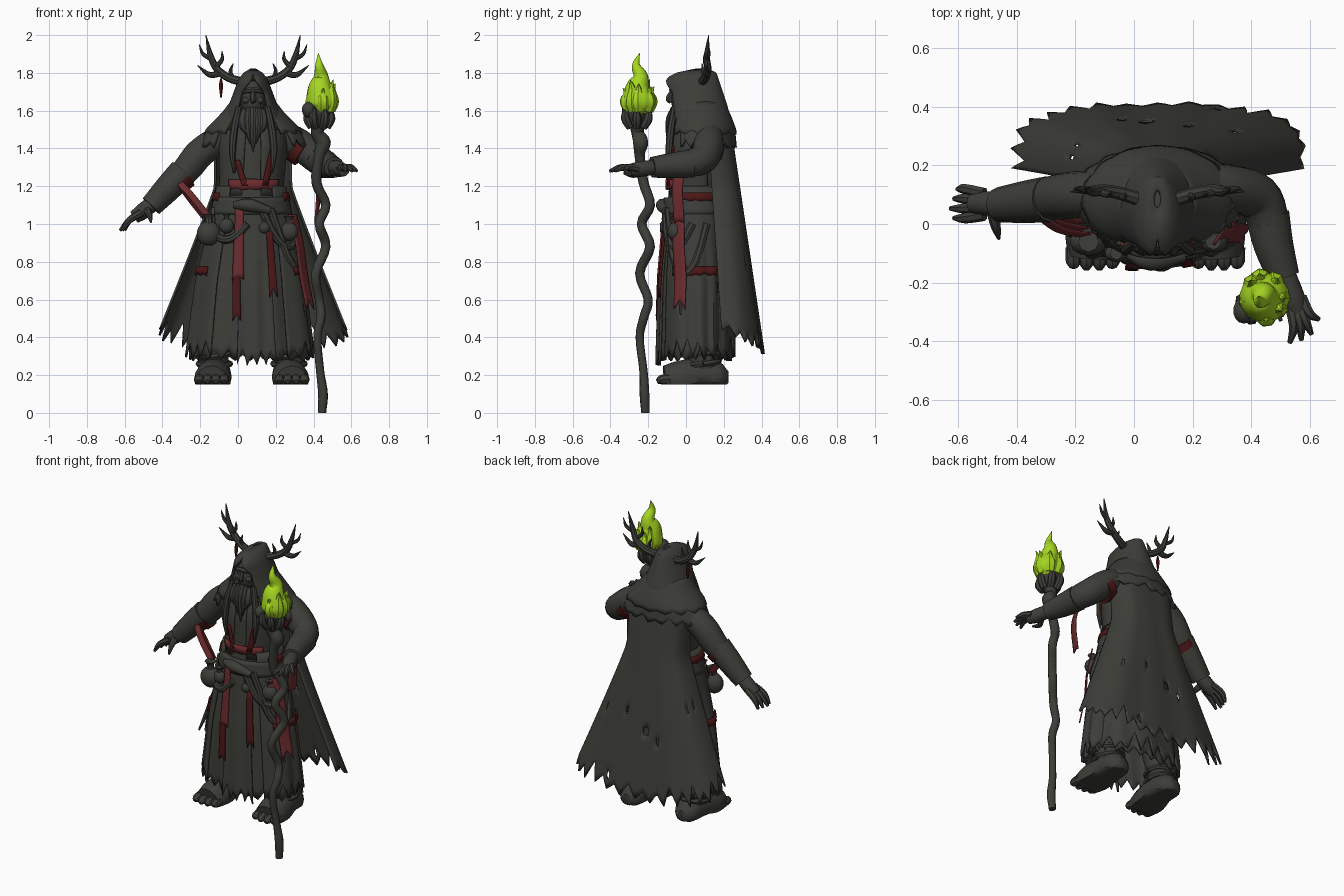
import bpy, bmesh, math, random
from mathutils import Vector as V
random.seed(4)
sin, cos, pi, rad = math.sin, math.cos, math.pi, math.radians

def material(name, rgb):
    m = bpy.data.materials.new(name)
    m.diffuse_color = (*rgb, 1)
    return m
GREY = material("charcoal", (0.047, 0.047, 0.04))
RED = material("crimson", (0.15, 0.024, 0.026))
DARK = material("dark_crimson", (0.075, 0.008, 0.008))
LIME = material("flame_green", (0.38, 0.68, 0.015))

def finish(name, bm, mat):
    bmesh.ops.remove_doubles(bm, verts=bm.verts, dist=1e-4)
    bmesh.ops.recalc_face_normals(bm, faces=bm.faces)
    me = bpy.data.meshes.new(name)
    bm.to_mesh(me)
    bm.free()
    me.materials.append(mat)
    ob = bpy.data.objects.new(name, me)
    bpy.context.collection.objects.link(ob)
    return ob

def curve(pts, k):
    """Catmull-Rom samples through 4D points (x, y, z, radius)."""
    p = [V(q) for q in pts]
    p = [p[0] * 2 - p[1]] + p + [p[-1] * 2 - p[-2]]
    out = []
    for i in range(1, len(p) - 2):
        a, b, c, d = p[i - 1:i + 3]
        for j in range(k):
            t = j / k
            out.append(0.5 * (2 * b + (c - a) * t + (2 * a - 5 * b + 4 * c - d) * t * t
                              + (3 * b - a - 3 * c + d) * t ** 3))
    return out + [p[-2]]

def tube(name, pts, mat=GREY, sides=10, k=4, floor=None):
    s = curve(pts, k)
    bm, rings, n = bmesh.new(), [], None
    for i, q in enumerate(s):
        t = (s[min(i + 1, len(s) - 1)] - s[max(i - 1, 0)]).to_3d().normalized()
        n = t.orthogonal() if n is None else n - t * n.dot(t)
        n.normalize()
        b = t.cross(n)
        ring = []
        for j in range(sides):
            a = 2 * pi * j / sides
            co = q.to_3d() + (n * cos(a) + b * sin(a)) * max(q[3], 0.001)
            if floor is not None:
                co.z = max(co.z, floor)
            ring.append(bm.verts.new(co))
        rings.append(ring)
    for r0, r1 in zip(rings, rings[1:]):
        for j in range(sides):
            bm.faces.new((r0[j], r0[(j + 1) % sides], r1[(j + 1) % sides], r1[j]))
    bm.faces.new(rings[0])
    bm.faces.new(rings[-1])
    return finish(name, bm, mat)

def blob(name, c, r, mat=GREY):
    bm = bmesh.new()
    bmesh.ops.create_uvsphere(bm, u_segments=14, v_segments=9, radius=1)
    for v in bm.verts:
        v.co = V(c) + V(a * b for a, b in zip(v.co, r))
    return finish(name, bm, mat)

def sheet(name, fn, nu, nv, mat=GREY, thick=0.012, jag=0, holes=0):
    """Cloth grid from fn(u, v); jag tears the hem into teeth, holes removes small patches."""
    bm, grid, depth = bmesh.new(), [], 0
    for i in range(nu + 1):
        if i % 4 == 0:
            depth = random.uniform(0.3, 1)
        tear = jag * depth * (0.15, 0.55, 1, 0.6)[i % 4]
        grid.append([bm.verts.new(fn(i / nu, v - tear * v ** 4))
                     for v in (j / nv for j in range(nv + 1))])
    cells = {}
    for i in range(nu):
        for j in range(nv):
            cells[i, j] = bm.faces.new((grid[i][j], grid[i + 1][j], grid[i + 1][j + 1], grid[i][j + 1]))
    cut = {cells[random.randrange(2, nu - 2), random.randrange(nv // 2, nv - 1)] for _ in range(holes)}
    bmesh.ops.delete(bm, geom=list(cut), context='FACES')
    ob = finish(name, bm, mat)
    m = ob.modifiers.new("thickness", 'SOLIDIFY')
    m.thickness, m.offset = thick, 0
    return ob

def surf(tab, deg, z, off=0.0):
    """Point on an elliptical body; rows are (z, cx, cy, rx, ry), 0 degrees is the front."""
    for a, b in zip(tab, tab[1:]):
        if z >= b[0]:
            break
    t = min(1, max(0, (a[0] - z) / (a[0] - b[0])))
    _, cx, cy, rx, ry = V(a).lerp(V(b), t)
    th = rad(deg)
    w = 1 + 0.03 * sin(13 * th + 2 * sin(3 * th)) * min(1, max(0, (1.1 - z) / 0.5))
    return V((cx + (rx * w + off) * sin(th), cy - (ry * w + off) * cos(th), z))

def wrap(name, tab, a0, a1, z0, z1, nu, nv, off=0.0, slant=0.0, **kw):
    return sheet(name, lambda u, v: surf(tab, a0 + (a1 - a0) * u + slant * v, z0 + (z1 - z0) * v, off),
                 nu, nv, **kw)

def ribbon(name, pts, width, mat=RED, jag=0.12):
    s = curve([(*p, 0) for p in pts], 5)
    w, n = V(width), len(s) - 1
    def fn(u, v):
        f = max(0, min(v, 0.9999)) * n
        return s[int(f)].lerp(s[int(f) + 1], f % 1).to_3d() + w * (u - 0.5)
    return sheet(name, fn, 4, n, mat, 0.008, jag)

# robe, coat and torso
ROBE = [(1.24, .07, .05, .15, .13), (1.0, .07, .05, .20, .15), (.7, .065, .05, .26, .175), (.2, .065, .05, .325, .19)]
TORSO = [(1.66, .08, .06, .07, .07), (1.56, .08, .08, .14, .11), (1.42, .08, .06, .165, .14), (1.15, .07, .05, .15, .13)]
wrap("robe", ROBE, 0, 360, 1.24, .27, 96, 16, jag=.09)
wrap("coat", ROBE, 38, 322, 1.2, .28, 72, 16, off=.02, jag=.16, holes=4)
wrap("front_panel", ROBE, -12, 24, 1.1, .24, 16, 14, off=.014, jag=.16)
wrap("torso", TORSO, 0, 360, 1.66, 1.15, 32, 10)
wrap("vest_left", TORSO, -110, -12, 1.55, 1.15, 14, 8, off=.012, slant=-6)
wrap("vest_right", TORSO, 12, 110, 1.55, 1.15, 14, 8, off=.012, slant=6)
wrap("waist_sash", ROBE, 0, 360, 1.14, 1.05, 40, 4, off=.014, thick=.03)
tube("sash_knot", [(-.02, -.1, 1.1, .02), (.06, -.125, 1.1, .035), (.17, -.11, 1.07, .02)])
for i, (a0, a1, drop) in enumerate([(-75, -5, .12), (15, 85, .16), (30, 110, .3)]):
    tube(f"hip_drape_{i}", [(*surf(ROBE, a0 + (a1 - a0) * t, 1.08 - drop * 4 * t * (1 - t) - .08 * t, .02),
                             .022) for t in (0, .25, .5, .75, 1)], sides=8)

# pouches and hanging trinkets
for i, (x, y, z, r) in enumerate([(-.155, -.06, .95, .065), (-.06, -.1, .99, .04), (.27, -.06, .96, .05), (.14, -.115, .98, .03)]):
    blob(f"pouch_{i}", (x, y, z), (r, r * .75, r))
    tube(f"pouch_neck_{i}", [(x, y, z + r * .8, r * .4), (x, y, z + r * 1.2, r * .3), (x, y, z + r * 1.6, r * .55)], sides=8)

# tattered cape
def cape(u, v):
    s = 2 * u - 1
    z = 1.5 - v * (1.2 - .12 * s * s)
    hw = .2 + .31 * max(0, (1.2 - z) / .8) ** 1.05
    y = .235 + .175 * v - (.12 + .1 * v) * abs(s) ** 3 + .004 * sin(s * 16) * v
    return V((.08 + hw * sin(s * pi / 2), y, z))
sheet("cape", cape, 64, 24, jag=.13, holes=8)

# shoulder mantle and hood
MANTLE = [(1.65, .08, .07, .10, .11), (1.58, .08, .08, .155, .14), (1.5, .08, .085, .235, .165), (1.4, .085, .09, .29, .17)]
wrap("mantle", MANTLE, 48, 312, 1.65, 1.4, 56, 8, thick=.02, jag=.2)
wrap("mantle_upper", MANTLE, 35, 325, 1.65, 1.47, 48, 6, off=.008, thick=.016, jag=.2)
HOOD = [(1.815, .08, .085, .012, .03), (1.795, .08, .055, .045, .1), (1.765, .08, .03, .07, .135),
        (1.63, .08, .055, .12, .155), (1.5, .08, .08, .185, .165)]
def hood(u, v):
    z = 1.815 - .315 * v
    gap = min(40, max(0, (1.785 - z) * 450))
    return surf(HOOD, gap + (360 - 2 * gap) * u, z)
sheet("hood", hood, 40, 16, thick=.016)
blob("hood_crown", (.08, .07, 1.78), (.05, .08, .034))

# face, beard and braids
blob("face", (.08, -.01, 1.66), (.066, .07, .10))
tube("nose", [(.08, -.07, 1.71, .01), (.08, -.09, 1.665, .018), (.08, -.078, 1.645, .012)], sides=6)
tube("brow", [(.02, -.055, 1.70, .01), (.08, -.075, 1.71, .016), (.14, -.055, 1.70, .01)], sides=6)
for i in range(5):
    d = (i - 2) / 2
    tube(f"beard_lock_{i}", [(.08 + d * .042, -.055, 1.61 - .01 * abs(d), .026), (.08 + d * .05, -.08, 1.53, .03),
                             (.08 + d * .03, -.09, 1.38 + .09 * abs(d), .003)], sides=8)
for s in (-1, 1):
    blob("cheek", (.08 + s * .037, -.06, 1.655), (.02, .018, .018))
    tube("braid", [(.08 + s * .075, -.06, 1.62, .016), (.08 + s * .1, -.08, 1.5, .02),
                   (.08 + s * .11, -.09, 1.38, .018), (.08 + s * .1, -.09, 1.27, .006)], sides=8)

# antlers, mirrored about the head
ANTLER = [[(.05, .08, 1.75, .024), (.13, .105, 1.775, .022), (.19, .115, 1.82, .02), (.225, .11, 1.89, .016), (.25, .12, 2.0, .002)],
          [(.17, .11, 1.8, .017), (.23, .115, 1.79, .015), (.295, .11, 1.84, .002)],
          [(.20, .11, 1.83, .014), (.165, .10, 1.87, .011), (.165, .10, 1.915, .002)],
          [(.215, .11, 1.87, .013), (.265, .12, 1.9, .01), (.285, .12, 1.95, .002)],
          [(.11, .10, 1.77, .013), (.12, .09, 1.81, .01), (.105, .085, 1.85, .002)]]
for s in (-1, 1):
    for path in ANTLER:
        tube("antler", [(.08 + s * x, y, z, r) for x, y, z, r in path], sides=8)
tube("antler_charm", [(-.09, .11, 1.77, .005), (-.09, .11, 1.73, .011), (-.09, .11, 1.67, .004)], DARK, 6)

# arms, bracers and hands
tube("left_arm", [(-.04, .11, 1.48, .075), (-.19, .10, 1.385, .08), (-.28, .09, 1.28, .075), (-.45, .065, 1.11, .045)], sides=14)
tube("left_bracer", [(-.29, .085, 1.275, .078), (-.37, .075, 1.19, .072), (-.46, .065, 1.095, .06)], sides=12)
tube("left_palm", [(-.44, .065, 1.12, .04), (-.5, .07, 1.07, .043), (-.55, .07, 1.035, .035)])
for i in range(4):
    y = .02 + .033 * i
    tube(f"left_finger_{i}", [(-.51, .03 + .025 * i, 1.06, .02), (-.575, y, 1.02, .018), (-.625 + .012 * abs(i - 1), y, .965, .008)], sides=7)
tube("left_thumb", [(-.48, .04, 1.07, .022), (-.47, -.01, 1.05, .017), (-.46, -.05, 1.01, .006)], sides=7)
tube("right_arm", [(.2, .12, 1.49, .075), (.32, .12, 1.425, .082), (.42, .09, 1.345, .08), (.46, .0, 1.32, .07), (.51, -.17, 1.3, .045)], sides=14)
tube("right_bracer", [(.455, .03, 1.32, .077), (.475, -.07, 1.31, .07), (.51, -.18, 1.3, .056)], sides=12)
tube("right_palm", [(.51, -.17, 1.3, .04), (.54, -.25, 1.29, .042), (.56, -.3, 1.285, .033)])
for i, (x, y) in enumerate([(.63, -.325), (.605, -.375), (.57, -.395), (.53, -.405)]):
    tube(f"right_finger_{i}", [(.57 - .015 * i, -.25, 1.29, .02), ((x + .56) / 2, (y - .28) / 2, 1.3, .018), (x, y, 1.28, .008)], sides=7)
tube("right_thumb", [(.52, -.22, 1.28, .02), (.49, -.28, 1.26, .016), (.5, -.33, 1.27, .006)], sides=7)

# legs and feet with flat soles
for side, x, s in (("left", -.125, -1), ("right", .27, 1)):
    tube(f"{side}_leg", [(x, .1, .2, .075), (x, .09, .35, .085), (.07 + s * .12, .06, .7, .09)], sides=12)
    tube(f"{side}_foot", [(x, .225, .19, .03), (x, .18, .19, .075), (x, .07, .2, .09), (x + s * .01, -.04, .175, .098), (x + s * .015, -.11, .165, .085)], sides=16, floor=.15)
    for j in range(2):
        tube(f"{side}_ankle_wrap_{j}", [(x + .084 * cos(a), .09 + .084 * sin(a), .26 + .045 * j + .012 * sin(a + j), .016)
                                       for a in (2 * pi * q / 10 for q in range(11))], sides=6, k=2)
    for j in range(4):
        tx = x + s * .015 + (j - 1.5) * .044
        tube(f"{side}_toe_{j}", [(tx, -.08, .18, .028), (tx, -.13, .175, .026), (tx, -.158 + .008 * abs(j - 1.5), .165, .012)], sides=8, floor=.15)

# twisted staff with a clawed head
tube("staff", [(.445, -.215, 0, .022), (.45, -.22, .1, .026), (.435, -.225, .22, .022), (.42, -.245, .4, .022), (.44, -.222, .51, .024), (.43, -.2, .6, .024),
               (.412, -.245, .74, .025), (.465, -.19, .88, .026), (.43, -.235, 1.0, .026), (.465, -.19, 1.1, .026), (.415, -.225, 1.22, .027),
               (.43, -.245, 1.36, .028), (.45, -.24, 1.43, .042), (.42, -.255, 1.48, .034), (.43, -.26, 1.54, .045), (.43, -.26, 1.59, .066), (.43, -.26, 1.61, .05)])
for i in range(6):
    a = i * pi / 3
    tube(f"staff_claw_{i}", [(.43 + .04 * cos(a), -.26 + .04 * sin(a), 1.51, .02), (.43 + .062 * cos(a), -.26 + .07 * sin(a), 1.56, .024),
                             (.43 + .055 * cos(a), -.26 + .07 * sin(a), 1.615, .01)], sides=7)
blob("staff_skull", (.375, -.295, 1.605), (.038, .045, .042))

# green flame
tube("flame", [(.44, -.25, 1.59, .05), (.445, -.25, 1.64, .086), (.435, -.255, 1.72, .066), (.44, -.24, 1.78, .04), (.43, -.265, 1.84, .022), (.425, -.245, 1.905, .001)], LIME, 14)
for i in range(7):
    a, h = i * 2.4, random.uniform(.04, .10)
    x, y = cos(a), sin(a)
    tube(f"flame_tongue_{i}", [(.445 + .04 * x, -.25 + .05 * y, 1.6, .03), (.445 + .054 * x, -.25 + .066 * y, 1.65, .036),
                               (.445 + .055 * x, -.25 + .064 * y, 1.66 + h * .6, .02), (.445 + .07 * x, -.25 + .085 * y, 1.67 + h, .001)], LIME, 7)

# red straps and bands lying on the clothing
wrap("belt_red", TORSO, -42, 52, 1.235, 1.18, 14, 2, off=.024, mat=RED, thick=.009, jag=.2)
wrap("chest_strap_left", TORSO, -32, -22, 1.34, 1.2, 3, 6, off=.024, slant=16, mat=DARK, thick=.009)
wrap("chest_strap_right", TORSO, 30, 41, 1.41, 1.2, 3, 6, off=.024, slant=-12, mat=DARK, thick=.009)
wrap("front_ribbon", ROBE, -23, -11, 1.08, .7, 4, 12, off=.028, slant=4, mat=RED, thick=.009, jag=.1)
wrap("front_ribbon_end", ROBE, -19, -11, .74, .48, 4, 8, off=.026, slant=2, mat=DARK, thick=.009, jag=.3)
wrap("front_ribbon_torn", ROBE, 20, 28, .96, .6, 4, 10, off=.03, mat=DARK, thick=.009, jag=.4)
for s in (-1, 1):
    wrap("skirt_band", ROBE, s * 55, s * 125, .775, .725, 20, 2, off=.034, mat=DARK, thick=.009, jag=.4)
    wrap("waist_band", ROBE, s * 60, s * 130, 1.165, 1.12, 14, 2, off=.03, mat=DARK, thick=.009, jag=.3)
tube("right_arm_band", [(.31, .118, 1.41, .088), (.35, .11, 1.38, .087)], DARK, 14, 1)
tube("left_arm_band", [(-.28, .088, 1.262, .076), (-.315, .083, 1.232, .074)], DARK, 12, 1)

# loose red ribbons
for i in range(3):
    ribbon(f"left_arm_ribbon_{i}", [(-.325, .03, 1.235), (-.25, .02 - .02 * i, 1.13 + .012 * i), (-.17 + .01 * i, 0 - .02 * i, 1.03)], (.024, .012, .022))
ribbon("right_hip_ribbon", [(.29, -.04, 1.05), (.325, -.04, .9), (.35, -.03, .72), (.385, -.035, .54)], (.04, .06, 0))
ribbon("right_arm_ribbon", [(.41, -.03, 1.29), (.425, -.045, 1.18), (.415, -.035, 1.0)], (.015, .055, 0))

# smooth shading with sharp edges kept
for ob in bpy.data.objects:
    ob.select_set(True)
    bpy.context.view_layer.objects.active = ob
bpy.ops.object.shade_smooth_by_angle(angle=rad(40))
